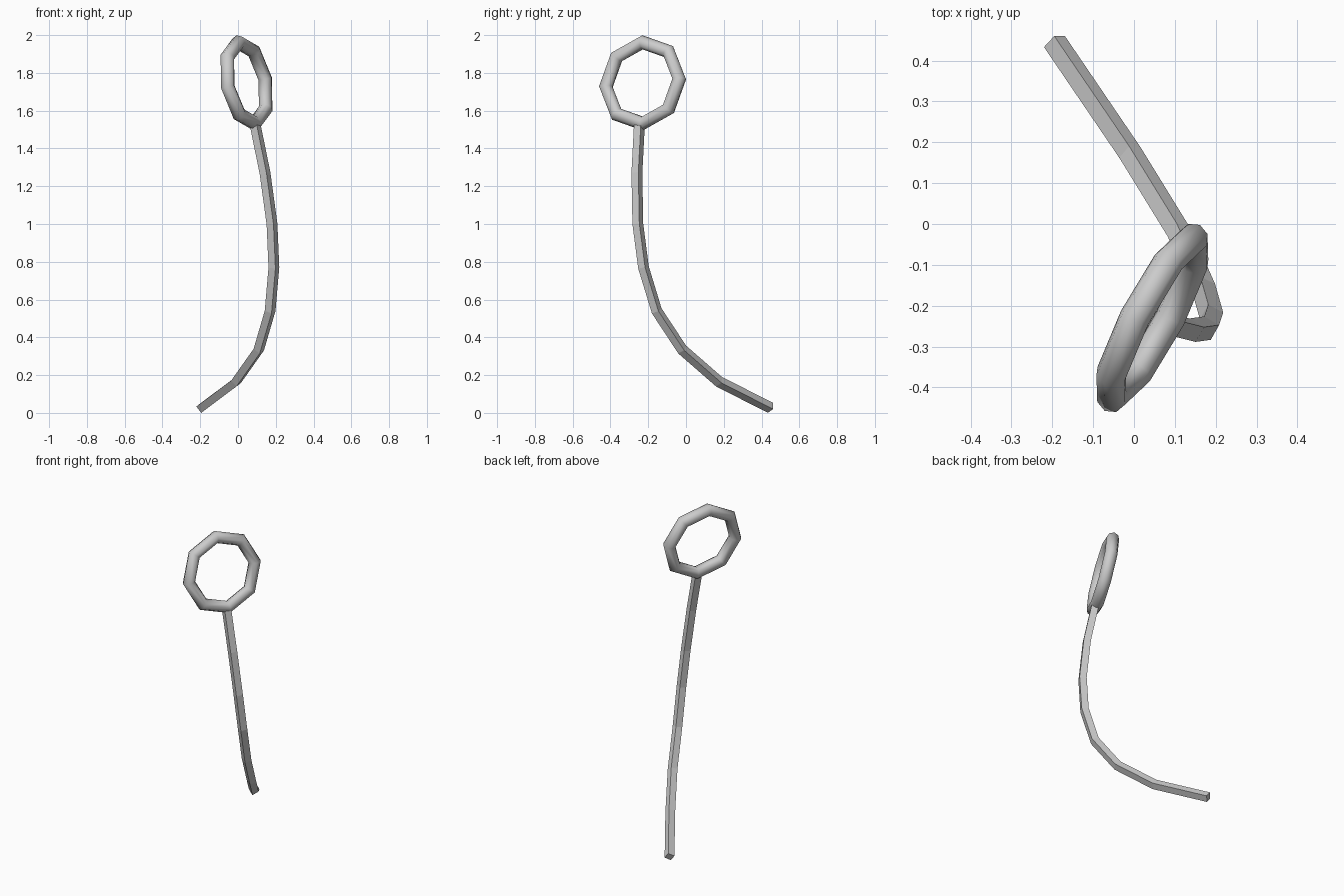
import bpy, bmesh, math
from mathutils import Vector, Matrix

if "Cube" in bpy.data.objects:
    bpy.data.objects.remove(bpy.data.objects["Cube"])

# Handle: square bar swept along a bent path
path = [Vector(p) for p in (
    (-0.195, 0.447, 0.027), (-0.01, 0.175, 0.165), (0.11, -0.02, 0.335),
    (0.17, -0.155, 0.54), (0.19, -0.225, 0.77), (0.18, -0.255, 1.0),
    (0.143, -0.26, 1.27), (0.092, -0.247, 1.52))]
side = Vector((-0.79, -0.6, -0.126)).normalized()
radius = 0.042 / math.sqrt(2)
twist = math.radians(23 + 45)

bm = bmesh.new()
loops = []
for i, p in enumerate(path):
    t = (path[min(i + 1, len(path) - 1)] - path[max(i - 1, 0)]).normalized()
    n = side.cross(t).normalized()
    b = t.cross(n)
    loops.append([bm.verts.new(p + radius * (math.cos(twist + k * math.pi / 2) * n
                                             + math.sin(twist + k * math.pi / 2) * b))
                  for k in range(4)])
for lo, hi in zip(loops, loops[1:]):
    for k in range(4):
        j = (k + 1) % 4
        bm.faces.new((lo[k], lo[j], hi[j], hi[k]))
bm.faces.new(loops[0])
bm.faces.new(loops[-1])
bmesh.ops.recalc_face_normals(bm, faces=bm.faces[:])
mesh = bpy.data.meshes.new("handle")
bm.to_mesh(mesh)
bm.free()
handle = bpy.data.objects.new("handle", mesh)
bpy.context.collection.objects.link(handle)

# Ring: eight-sided torus tilted to sit on the end of the handle
up = Vector((-0.2, 0, 0.98)).normalized()
across = Vector((0.45, 0.88, 0.095))
across = (across - across.dot(up) * up).normalized()
axis = up.cross(across)
bpy.ops.mesh.primitive_torus_add(major_segments=8, minor_segments=8,
                                 major_radius=0.219, minor_radius=0.038)
ring = bpy.context.object
ring.name = "ring"
rot = Matrix((up, across, axis)).transposed().to_4x4()
ring.matrix_world = Matrix.Translation((0.045, -0.23, 1.747)) @ rot
bpy.ops.object.shade_smooth()
